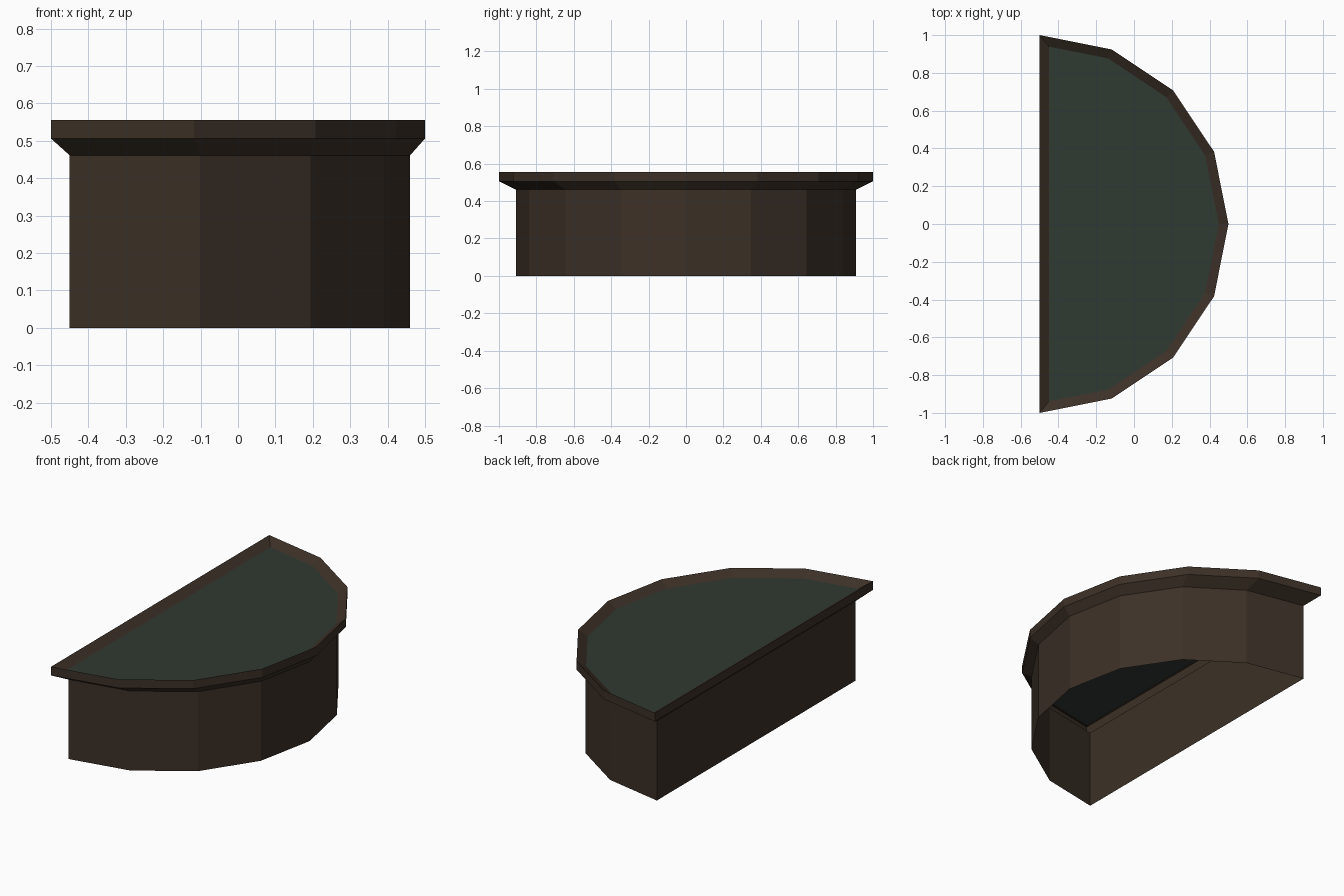
import bpy, math

if "Cube" in bpy.data.objects:
    bpy.data.objects.remove(bpy.data.objects["Cube"])

SEG = 8  # sides of the half-round front


def material(name, rgb):
    m = bpy.data.materials.new(name)
    m.diffuse_color = (*rgb, 1.0)
    m.use_nodes = True
    m.node_tree.nodes["Principled BSDF"].inputs["Base Color"].default_value = m.diffuse_color
    return m


def half_round(cx, radius, z, end_y=None):
    """Counter-clockwise half-circle ring, straight side at x = cx."""
    pts = []
    for i in range(SEG + 1):
        a = -math.pi / 2 + math.pi * i / SEG
        pts.append([cx + radius * math.cos(a), radius * math.sin(a), z])
    if end_y is not None:
        pts[0] = [-0.45, -end_y, z]
        pts[-1] = [-0.45, end_y, z]
    return pts


def shell(name, rings, mat, cap=False):
    """Skin consecutive rings with flat quads, optionally capping the last."""
    n = SEG + 1
    verts = [p for r in rings for p in r]
    faces = []
    for k in range(len(rings) - 1):
        for i in range(n):
            j = (i + 1) % n
            faces.append((k * n + i, k * n + j, (k + 1) * n + j, (k + 1) * n + i))
    if cap:
        faces.append(tuple(range(len(verts) - n, len(verts))))
    me = bpy.data.meshes.new(name)
    me.from_pydata(verts, [], faces)
    me.materials.append(mat)
    ob = bpy.data.objects.new(name, me)
    bpy.context.collection.objects.link(ob)
    return ob


wood = material("dark_brown", (0.045, 0.030, 0.020))
green = material("dark_green", (0.030, 0.041, 0.032))

# Rings that define the profile
base = half_round(-0.45, 0.91, 0.0)
neck = half_round(-0.45, 0.91, 0.461)
lip_low = half_round(-0.5, 1.0, 0.506)
lip_top = half_round(-0.5, 1.0, 0.556)
inner = half_round(-0.5, 0.949, 0.522, end_y=0.939)  # even 0.05 inset

# Open-bottomed body wall
shell("body_wall", [base, neck], wood)
# Flared rim with a bevel sloping in to the panel
shell("rim", [neck, lip_low, lip_top, inner], wood)
# Recessed top panel
shell("top_panel", [inner], green, cap=True)
